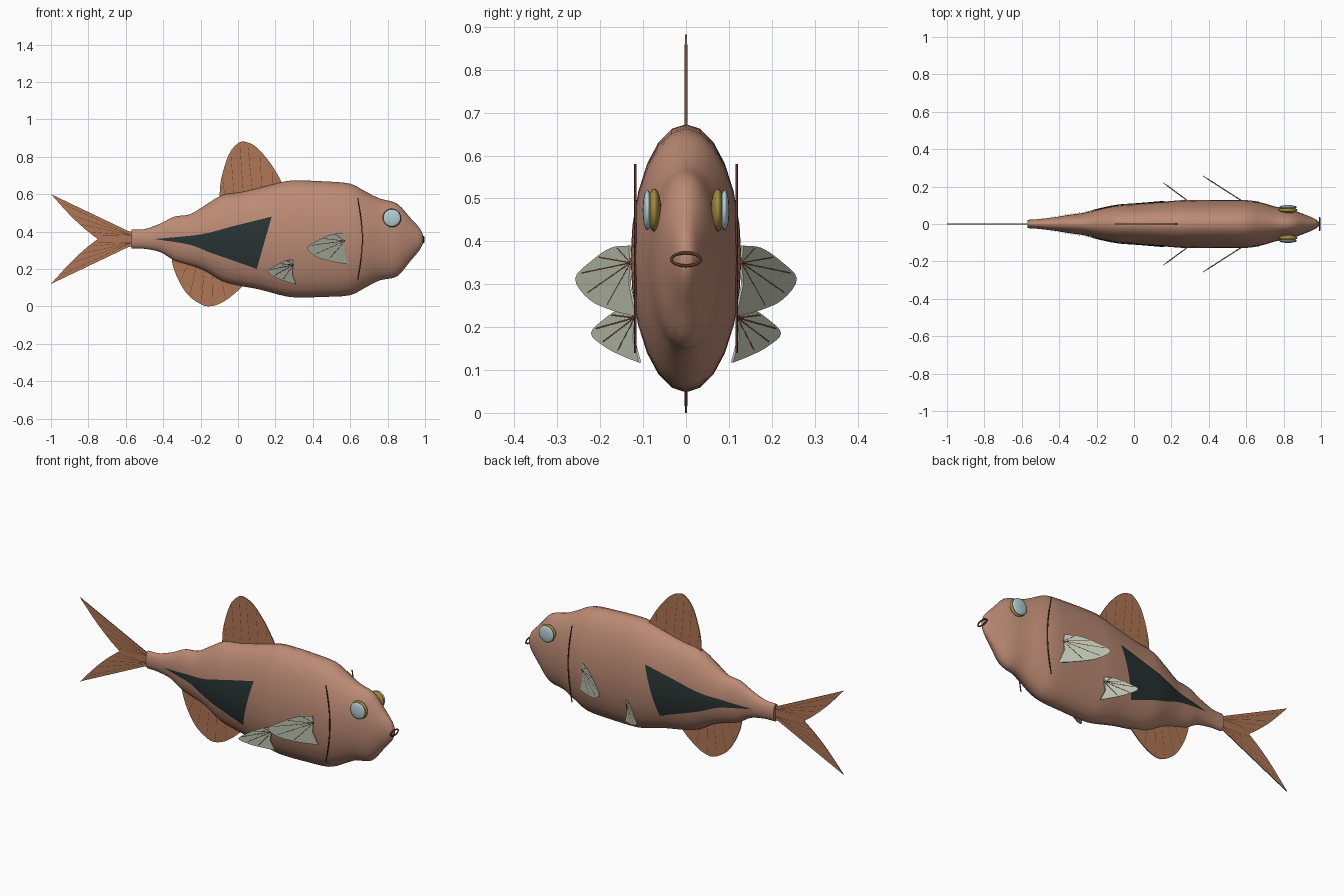
import bpy, bmesh, math
from mathutils import Matrix, Vector

if "Cube" in bpy.data.objects:
    bpy.data.objects.remove(bpy.data.objects["Cube"])


def material(name, rgb):
    m = bpy.data.materials.new(name)
    m.diffuse_color = (*rgb, 1)
    m.use_nodes = True
    m.node_tree.nodes["Principled BSDF"].inputs["Base Color"].default_value = m.diffuse_color
    return m


SKIN = material("pinkish_brown", (0.50, 0.255, 0.175))
FIN = material("copper_fin", (0.43, 0.18, 0.09))
PALE = material("pale_fin", (0.50, 0.54, 0.43))
DARK = material("dark_teal", (0.022, 0.034, 0.034))
LINE = material("dark_brown", (0.10, 0.035, 0.02))
GOLD = material("gold", (0.36, 0.25, 0.045))
GLASS = material("pale_blue", (0.46, 0.62, 0.68))


def add_mesh(name, verts, faces, mat, smooth=False):
    me = bpy.data.meshes.new(name)
    me.from_pydata(verts, [], faces)
    me.materials.append(mat)
    if smooth:
        me.shade_smooth()
        me.set_sharp_from_angle(angle=math.radians(50))
    ob = bpy.data.objects.new(name, me)
    bpy.context.collection.objects.link(ob)
    return ob


def spline(pts, n):
    """Catmull-Rom curve through the points, n steps per span."""
    p = [Vector(q) for q in pts]
    p = [2 * p[0] - p[1]] + p + [2 * p[-1] - p[-2]]
    out = []
    for i in range(1, len(p) - 2):
        a, b, c, d = p[i - 1:i + 3]
        for k in range(n):
            t = k / n
            out.append(0.5 * (2 * b + (c - a) * t + (2 * a - 5 * b + 4 * c - d) * t * t
                              + (3 * b - a - 3 * c + d) * t ** 3))
    return out + [p[-2]]


def plate(name, outline, mat, y_of=lambda x: 0.0, thick=0.005):
    """Thin fin from an x-z outline, placed in depth by y_of(x)."""
    n = len(outline)
    verts = [(x, y_of(x) + s * thick / 2, z) for s in (-1, 1) for x, z in outline]
    faces = [list(range(n)), list(range(2 * n - 1, n - 1, -1))]
    faces += [(i, i + n, (i + 1) % n + n, (i + 1) % n) for i in range(n)]
    ob = add_mesh(name, verts, faces, mat)
    bm = bmesh.new()
    bm.from_mesh(ob.data)
    bmesh.ops.recalc_face_normals(bm, faces=bm.faces)
    bm.to_mesh(ob.data)
    bm.free()


def tubes(name, paths, radius, cyclic=False):
    cu = bpy.data.curves.new(name, 'CURVE')
    cu.dimensions = '3D'
    cu.bevel_depth = radius
    cu.bevel_resolution = 1
    cu.materials.append(LINE)
    for path in paths:
        sp = cu.splines.new('POLY')
        sp.points.add(len(path) - 1)
        for q, co in zip(sp.points, path):
            q.co = (*co, 1)
        sp.use_cyclic_u = cyclic
    bpy.context.collection.objects.link(bpy.data.objects.new(name, cu))


# Body: stations of x, top z, bottom z, half width
stations = [(-.57, .41, .31, .022), (-.5, .413, .308, .027), (-.415, .443, .29, .038),
            (-.34, .48, .245, .05), (-.257, .492, .22, .062), (-.177, .54, .19, .082),
            (-.085, .595, .135, .1), (.01, .61, .11, .107), (.117, .635, .09, .116),
            (.25, .668, .055, .127), (.33, .673, .048, .128), (.47, .668, .051, .129),
            (.6, .656, .06, .128), (.68, .615, .10, .115), (.76, .576, .14, .092),
            (.85, .55, .16, .073), (.92, .475, .24, .048), (.97, .42, .30, .026),
            (.988, .385, .335, .012)]
rings = spline(stations, 3)
SEG = 24
verts, faces = [], []
for x, t, b, w in rings:
    for k in range(SEG):
        a = 2 * math.pi * k / SEG
        verts.append((x, w * math.sin(a), (t + b) / 2 + (t - b) / 2 * math.cos(a)))
for r in range(len(rings) - 1):
    for k in range(SEG):
        k2 = (k + 1) % SEG
        faces.append((r * SEG + k, (r + 1) * SEG + k, (r + 1) * SEG + k2, r * SEG + k2))
last = (len(rings) - 1) * SEG
faces += [list(range(SEG)), [last + k for k in reversed(range(SEG))]]
add_mesh("body", verts, faces, SKIN, True)


def side_y(x, z):
    """Half width of the body surface at a point in side view."""
    for p, q in zip(rings, rings[1:]):
        if p[0] <= x <= q[0]:
            _, t, b, w = p.lerp(q, (x - p[0]) / (q[0] - p[0]))
            return w * math.sqrt(max(0, 1 - ((z - (t + b) / 2) / ((t - b) / 2)) ** 2))
    return 0


# Dorsal and anal fins with rays
dorsal = spline([(-.1, .575), (-.09, .68), (-.05, .81), (0, .872), (.04, .88),
                 (.1, .85), (.17, .77), (.22, .69), (.25, .63)], 4)
plate("dorsal_fin", dorsal, FIN)
tubes("dorsal_rays", [[(-.07 + .05 * i, 0, .58), (*[dorsal[5 + 4 * i][0]], 0, dorsal[5 + 4 * i][1] - .02)]
                      for i in range(6)], .003)
anal = spline([(-.355, .28), (-.35, .225), (-.32, .144), (-.27, .064), (-.21, .018),
               (-.156, 0), (-.086, .02), (-.016, .07), (.04, .125)], 4)
plate("anal_fin", anal, FIN)
tubes("anal_rays", [[(-.27 + .045 * i, 0, .22 - .015 * i), (anal[9 + 4 * i][0], 0, anal[9 + 4 * i][1] + .015)]
                    for i in range(5)], .003)

# Forked tail fin with rays
fork = spline([(-1, .6), (-.9, .49), (-.82, .415), (-.75, .36)], 5)
lower = [(x, .72 - z) for x, z in reversed(fork[:-1])]
plate("tail_fin", [(-.56, .4), (-.585, .402)] + [tuple(p) for p in fork] + lower
      + [(-.585, .318), (-.56, .32)], FIN)
tubes("tail_rays", [[(-.57, 0, .36 + s * .02), (fork[i][0] + .02, 0, .36 + s * (fork[i][1] - .365))]
                    for s in (1, -1) for i in (2, 5, 8, 11, 13)], .003)

# Paired fins: outline, ray root, depth at root, slope of the fin plane
pectoral = [(.565, .39), (.5, .385), (.43, .355), (.37, .313), (.42, .265), (.5, .24), (.59, .225)]
pelvic = [(.295, .25), (.25, .243), (.205, .222), (.158, .186), (.2, .155), (.25, .135), (.31, .117)]
top_edge = spline([(-.445, .36), (-.2, .385), (-.04, .425), (.18, .48)], 8)
low_edge = spline([(-.445, .36), (-.26, .33), (-.15, .288), (-.04, .25), (.1, .2)], 6)

for side, label in ((1, "left"), (-1, "right")):
    for name, pts, root, y0, slope in (("pectoral", pectoral, (.57, .35), .128, .64),
                                       ("pelvic", pelvic, (.295, .222), .118, .74)):
        edge = spline(pts, 4)

        def depth(x):
            return side * (y0 + slope * (root[0] - x))
        plate(f"{label}_{name}_fin", edge + [Vector((root[0] - .005, root[1] - .05)), Vector(root)],
              PALE, depth)
        rays = []
        for i in (3, 7, 11, 15, 19):
            x, z = Vector(root).lerp(edge[i], .93)
            rays.append([(root[0], depth(root[0]), root[1]), (x, depth(x), z)])
        tubes(f"{label}_{name}_rays", rays, .003)

    # Dark side patch laid on the body surface
    n, m = len(top_edge), 9
    verts, faces = [], []
    for a, b in zip(top_edge, low_edge):
        for j in range(m):
            x, z = a.lerp(b, j / (m - 1))
            verts.append((x, side * (side_y(x, z) + .004), z))
    for i in range(n - 1):
        for j in range(m - 1):
            f = (i * m + j, (i + 1) * m + j, (i + 1) * m + j + 1, i * m + j + 1)
            faces.append(f if side > 0 else f[::-1])
    add_mesh(f"{label}_side_patch", verts, faces, DARK, True)

    # Gill arc
    tubes(f"{label}_gill_line", [[(.64 + .025 * math.cos(t * math.pi / 2), side * .118, .36 + .22 * t)
                                  for t in [k / 10 - 1 for k in range(21)]]], .003)

    # Eyes: gold socket and pale lens
    for part, y, size, mat in (("eye_socket", .074, (.05, .016, .05), GOLD),
                               ("eye_lens", .09, (.047, .011, .047), GLASS)):
        ob = add_mesh(f"{label}_{part}", [], [], mat)
        bm = bmesh.new()
        bmesh.ops.create_uvsphere(bm, u_segments=24, v_segments=14, radius=1,
                                  matrix=Matrix.Translation((.823, side * y, .473))
                                  @ Matrix.Diagonal((*size, 1)) @ Matrix.Rotation(math.pi / 2, 4, 'X'))
        bm.to_mesh(ob.data)
        bm.free()
        ob.data.shade_smooth()

# Mouth ring
tubes("mouth", [[(.992, .034 * math.cos(a), .358 + .015 * math.sin(a))
                 for a in [2 * math.pi * k / 24 for k in range(24)]]], .004, True)
